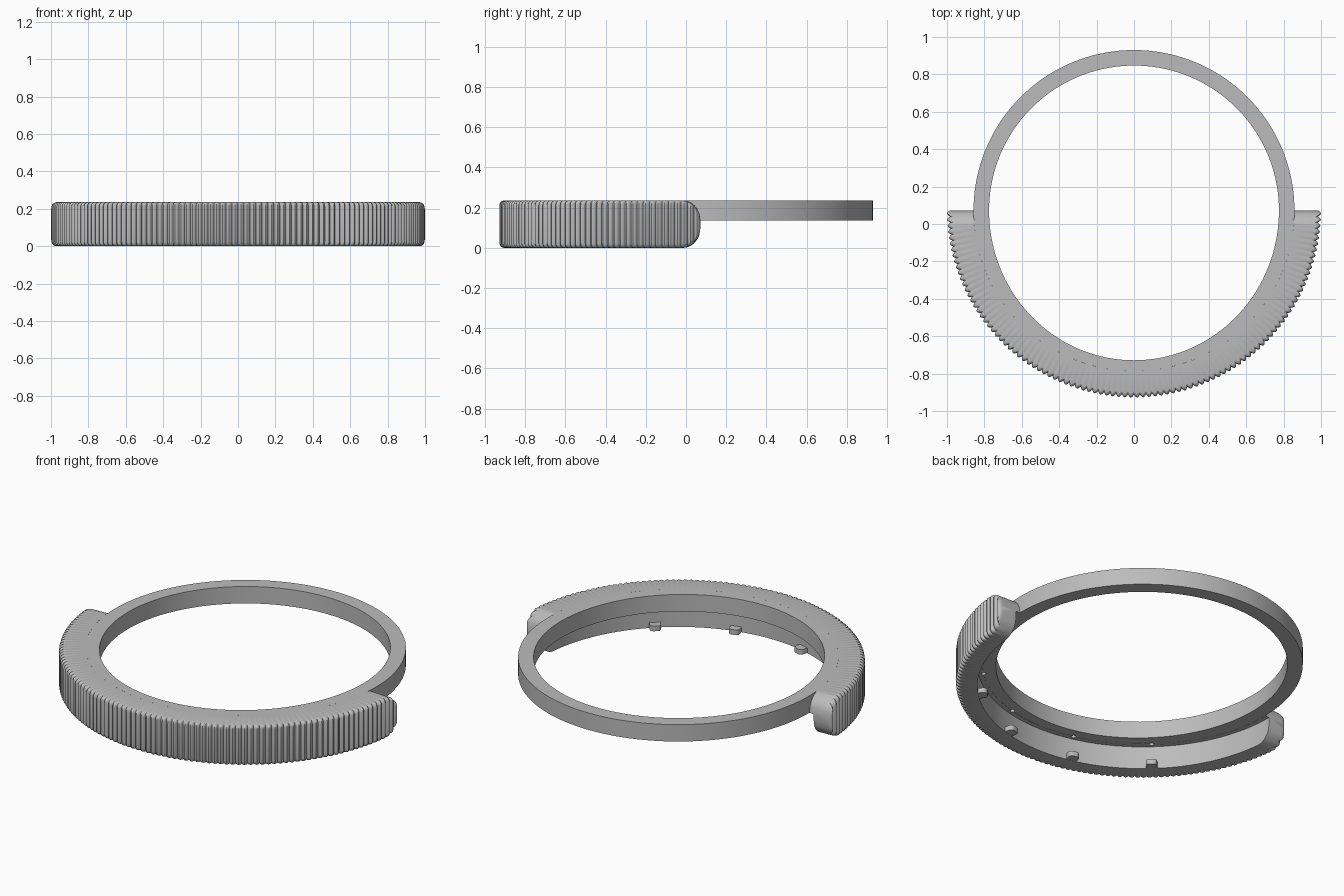
import bpy, bmesh, math
from mathutils import Matrix

if "Cube" in bpy.data.objects:
    bpy.data.objects.remove(bpy.data.objects["Cube"])

CY = 0.072            # centre of the ring along y
TOP, LEDGE = 0.235, 0.135
RING_IN, RING_OUT, WALL_IN, GRIP_OUT = 0.775, 0.858, 0.885, 1.0
RIBS, STEPS = 96, 6

grey = bpy.data.materials.new("grey plastic")
grey.use_nodes = True
colour = (0.5, 0.5, 0.5, 1)
grey.diffuse_color = colour
grey.node_tree.nodes["Principled BSDF"].inputs["Base Color"].default_value = colour


def finish(name, bm, smooth=True):
    bmesh.ops.recalc_face_normals(bm, faces=bm.faces)
    mesh = bpy.data.meshes.new(name)
    bm.to_mesh(mesh)
    bm.free()
    mesh.materials.append(grey)
    obj = bpy.data.objects.new(name, mesh)
    bpy.context.collection.objects.link(obj)
    return obj


def sweep(name, sections, closed):
    """Skin a list of cross-sections, each a loop of points."""
    bm = bmesh.new()
    loops = [[bm.verts.new(p) for p in s] for s in sections]
    n = len(loops[0])
    pairs = list(zip(loops, loops[1:]))
    if closed:
        pairs.append((loops[-1], loops[0]))
    else:
        bm.faces.new(loops[0])
        bm.faces.new(loops[-1])
    for a, b in pairs:
        for i in range(n):
            j = (i + 1) % n
            bm.faces.new((a[i], a[j], b[j], b[i]))
    return finish(name, bm)


def place(t, r, z, stretch=1.0):
    return (r * math.cos(t), CY - r * math.sin(t) * stretch, z)


# Thin full ring, its opening slightly longer towards the front
def ring_section(t):
    s = 1.033 if math.sin(t) > 0 else 1.0
    return [place(t, RING_IN, LEDGE, s), place(t, RING_OUT, LEDGE),
            place(t, RING_OUT, TOP), place(t, RING_IN, TOP, s)]


ring = sweep("ring", [ring_section(2 * math.pi * i / 144) for i in range(144)], True)


# Ribbed half-round grip with rounded ends and a step under its inner edge
def grip_section(k):
    t = math.pi * k / (RIBS * STEPS)
    rib = math.sin(math.pi * (k % STEPS) / STEPS)
    outer = GRIP_OUT - 0.016 * (1 - rib)
    end = 0.1
    d = min(end, GRIP_OUT * math.sin(t))
    inset = end - math.sqrt(max(0, end ** 2 - (end - d) ** 2))
    low, high = inset, TOP - inset
    f = min(0.022, (high - low) / 3)
    arc = [math.pi / 2 * i / 4 for i in range(5)]
    pts = [(RING_OUT, LEDGE - 0.001), (WALL_IN, LEDGE - 0.001), (WALL_IN, low)]
    pts += [(outer - f + f * math.sin(a), low + f - f * math.cos(a)) for a in arc]
    pts += [(outer - f + f * math.cos(a), high - f + f * math.sin(a)) for a in arc]
    pts += [(RING_OUT, high)]
    return [place(t, r, z) for r, z in pts]


grip = sweep("ribbed_grip", [grip_section(k) for k in range(RIBS * STEPS + 1)], False)

# Snap tabs inside the wall, each below a small blind hole in the step
angles = [math.radians(90 + a) for a in (-43.2, -14.4, 14.4, 43.2)]
tabs, holes = bmesh.new(), bmesh.new()
for t in angles:
    turn = Matrix.Rotation(-t, 4, "Z")
    x, y, z = place(t, 0.872, 0.016)
    bmesh.ops.create_cube(tabs, size=1, matrix=Matrix.Translation((x, y, z))
                          @ turn @ Matrix.Diagonal((0.07, 0.06, 0.03, 1)))
    x, y, z = place(t, 0.858, LEDGE)
    bmesh.ops.create_cone(holes, cap_ends=True, segments=16, radius1=0.013,
                          radius2=0.013, depth=0.08,
                          matrix=Matrix.Translation((x, y, z)))
vertical = [e for e in tabs.edges
            if abs(e.verts[0].co.z - e.verts[1].co.z) > 0.02
            and math.hypot(e.verts[0].co.x, e.verts[0].co.y - CY) < 0.86]
bmesh.ops.bevel(tabs, geom=vertical, offset=0.018, segments=3, affect="EDGES", profile=0.5)
snap_tabs = finish("snap_tabs", tabs)
cutter = finish("hole_cutter", holes)
cutter.hide_render = True
cutter.hide_viewport = True
cutter.display_type = "WIRE"

for obj in (ring, grip):
    mod = obj.modifiers.new("holes", "BOOLEAN")
    mod.operation = "DIFFERENCE"
    mod.solver = "EXACT"
    mod.object = cutter

# Smooth curved surfaces, keep the edges crisp
for obj in (ring, grip, snap_tabs):
    bpy.ops.object.select_all(action="DESELECT")
    obj.select_set(True)
    bpy.context.view_layer.objects.active = obj
    bpy.ops.object.shade_smooth_by_angle(angle=math.radians(35))
